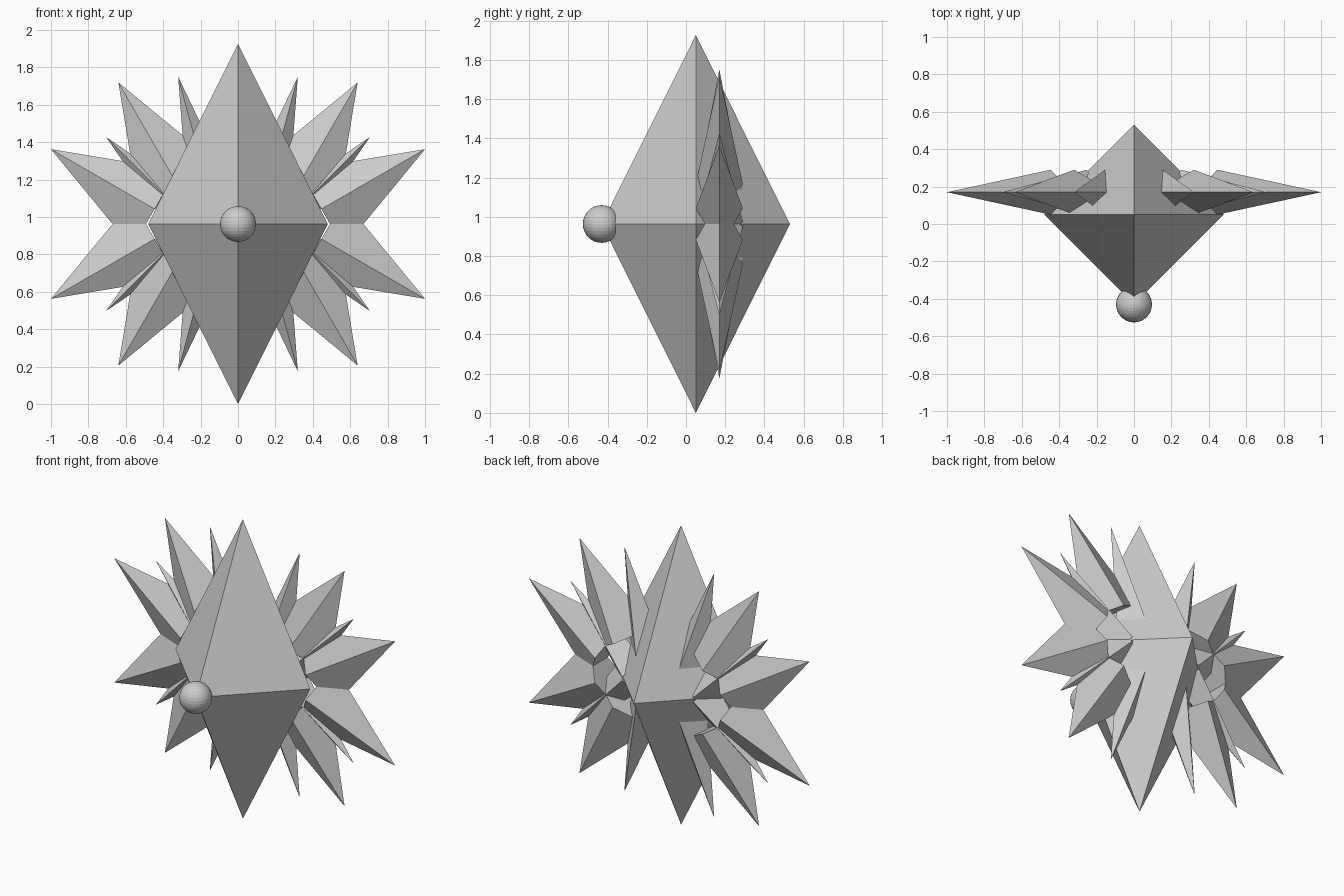
import bpy, bmesh
from math import radians, sin, cos
from mathutils import Vector

if "Cube" in bpy.data.objects:
    bpy.data.objects.remove(bpy.data.objects["Cube"])

CZ = 0.963  # height of the mirror plane


def make_object(name, bm):
    bmesh.ops.recalc_face_normals(bm, faces=bm.faces)
    mesh = bpy.data.meshes.new(name)
    bm.to_mesh(mesh)
    bm.free()
    obj = bpy.data.objects.new(name, mesh)
    bpy.context.collection.objects.link(obj)
    return obj


def diamond(name, centre, rx, ry, rz):
    bm = bmesh.new()
    c = Vector(centre)
    ring = [bm.verts.new(c + Vector(p)) for p in
            ((rx, 0, 0), (0, ry, 0), (-rx, 0, 0), (0, -ry, 0))]
    for z in (rz, -rz):
        tip = bm.verts.new(c + Vector((0, 0, z)))
        for i in range(4):
            bm.faces.new((ring[i], ring[(i + 1) % 4], tip))
    return make_object(name, bm)


def spike(name, tip_x, tip_z, angle, width, sx, sz, length=0.64, depth=0.12):
    # Four-sided pyramid pointing outward in the xz plane, mirrored by sx and sz
    a = radians(angle)
    out = Vector((sx * cos(a), 0, sz * sin(a)))
    side = Vector((-sx * sin(a), 0, sz * cos(a)))
    tip = Vector((sx * tip_x, 0.17, CZ + sz * tip_z))
    base = tip - out * length
    deep = Vector((0, depth, 0))
    bm = bmesh.new()
    ring = [bm.verts.new(base + o) for o in
            (side * width, deep, -side * width, -deep)]
    top = bm.verts.new(tip)
    for i in range(4):
        bm.faces.new((ring[i], ring[(i + 1) % 4], top))
    bm.faces.new(ring)
    return make_object(name, bm)


# Central diamond body
diamond("body", (0, 0.05, CZ), 0.48, 0.48, CZ)

# Ball on the front point
bm = bmesh.new()
bmesh.ops.create_uvsphere(bm, u_segments=32, v_segments=16, radius=0.096)
bmesh.ops.translate(bm, verts=bm.verts, vec=(0, -0.43, CZ))
make_object("front_ball", bm)

# Fan of spikes: tip x, tip height above middle, angle, half width
FAN = {
    "wide_spike_outer": (1.0, 0.40, 30, 0.24),
    "wide_spike_upper": (0.64, 0.757, 60, 0.24),
    "narrow_spike_outer": (0.705, 0.465, 45, 0.12),
    "narrow_spike_upper": (0.32, 0.788, 75, 0.12),
}
for name, data in FAN.items():
    for sx, s in ((1, "right"), (-1, "left")):
        for sz, v in ((1, "top"), (-1, "bottom")):
            spike(f"{name}_{v}_{s}", *data, sx, sz)
